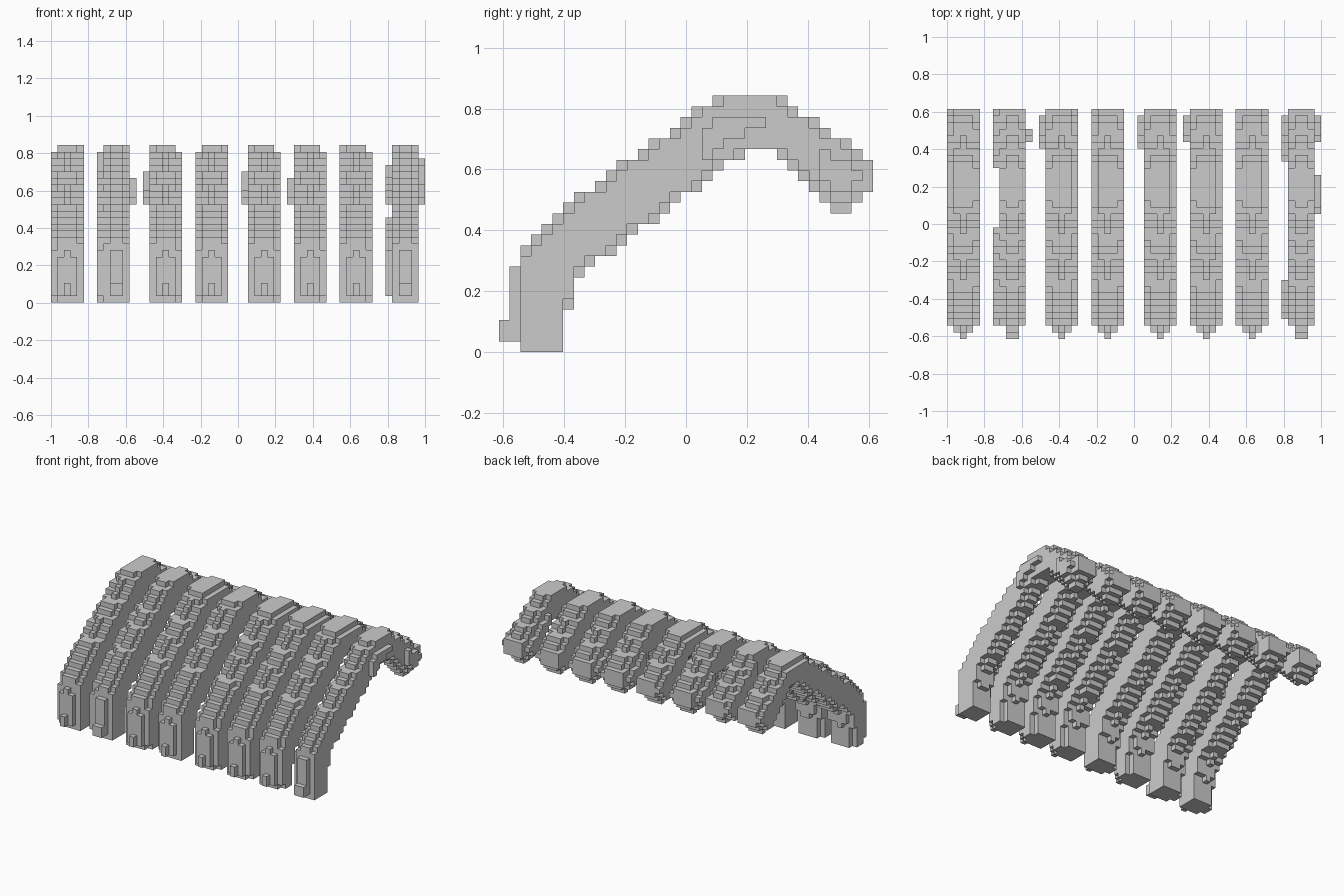
import bpy

if "Cube" in bpy.data.objects:
    bpy.data.objects.remove(bpy.data.objects["Cube"])

V = 2 / 57            # voxel size
NY = 35

# Side profile: filled z range of every voxel column from front to back
TOP = [3, 8, 10, 11, 12, 13, 14, 15, 15, 16, 17, 18, 18, 19, 20, 20, 21, 22, 23, 23,
       24, 24, 24, 24, 24, 24, 24, 23, 22, 22, 21, 20, 20, 19, 18]
BOT = [1, 1, 0, 0, 0, 0, 4, 7, 8, 9, 9, 10, 11, 12, 12, 13, 14, 15, 15, 16,
       17, 18, 18, 19, 19, 19, 18, 17, 16, 15, 14, 13, 13, 14, 15]
full = {(j, k) for j in range(NY) for k in range(BOT[j], TOP[j])}


def has(s, j, k):
    # the foot sole and the blunt back end count as solid beyond the border
    if k < 0:
        return (j, 0) in s
    if j >= NY:
        return (NY - 1, k) in s
    return (j, k) in s


def erode(s):
    return {(j, k) for j, k in s if has(s, j - 1, k) and has(s, j + 1, k)
            and has(s, j, k - 1) and has(s, j, k + 1)}


def trim_corners(s, every=1):
    # removes the convex step corners
    return {(j, k) for j, k in s
            if not ((j + k) % every == 0
                    and not (has(s, j - 1, k) and has(s, j + 1, k))
                    and not (has(s, j, k - 1) and has(s, j, k + 1)))}


center = full
inner = {c for c in trim_corners(full, 2) if c[0] > 0}
corner = {c for c in trim_corners(full) if c[0] > 1}
outer = {c for c in erode(full) if c[0] > 1}
core = erode(erode(full))

LEAN_R = [outer, inner, center, inner, corner]
LEAN_L = LEAN_R[::-1]
NARROW = [corner, center, center, corner]

# First x cell, cross-section layers, and side bulges (x cell, y range, profile)
RIBS = [
    (0, LEAN_R, []),
    (8, NARROW, [(7, 1, 17, outer), (7, 26, 35, outer), (12, 30, 32, core)]),
    (15, LEAN_L, [(14, 29, 35, core)]),
    (22, LEAN_R, []),
    (30, LEAN_L, [(29, 29, 35, core)]),
    (37, LEAN_L, [(36, 30, 35, core)]),
    (44, LEAN_L, []),
    (52, NARROW, [(51, 3, 9, core), (51, 27, 35, core),
                  (56, 19, 25, core), (56, 30, 34, core)]),
]

# Voxel face corners for each direction
FACES = {
    (1, 0, 0): [(1, 0, 0), (1, 1, 0), (1, 1, 1), (1, 0, 1)],
    (-1, 0, 0): [(0, 0, 0), (0, 0, 1), (0, 1, 1), (0, 1, 0)],
    (0, 1, 0): [(0, 1, 0), (0, 1, 1), (1, 1, 1), (1, 1, 0)],
    (0, -1, 0): [(0, 0, 0), (1, 0, 0), (1, 0, 1), (0, 0, 1)],
    (0, 0, 1): [(0, 0, 1), (1, 0, 1), (1, 1, 1), (0, 1, 1)],
    (0, 0, -1): [(0, 0, 0), (0, 1, 0), (1, 1, 0), (1, 0, 0)],
}


def voxel_object(name, cells):
    verts, faces = {}, []
    for i, j, k in sorted(cells):
        for (a, b, c), quad in FACES.items():
            if (i + a, j + b, k + c) not in cells:
                faces.append([verts.setdefault((i + x, j + y, k + z), len(verts))
                              for x, y, z in quad])
    me = bpy.data.meshes.new(name)
    me.from_pydata([((x - 28.5) * V, (y - NY / 2) * V, z * V) for x, y, z in verts],
                   [], faces)
    me.update()
    bpy.context.collection.objects.link(bpy.data.objects.new(name, me))


# Eight curved ribs
for n, (x0, layers, bulges) in enumerate(RIBS, 1):
    cells = {(x0 + i, j, k) for i, s in enumerate(layers) for j, k in s}
    for x, ja, jb, s in bulges:
        cells |= {(x, j, k) for j, k in s if ja <= j < jb}
    voxel_object(f"curved_rib_{n}", cells)
